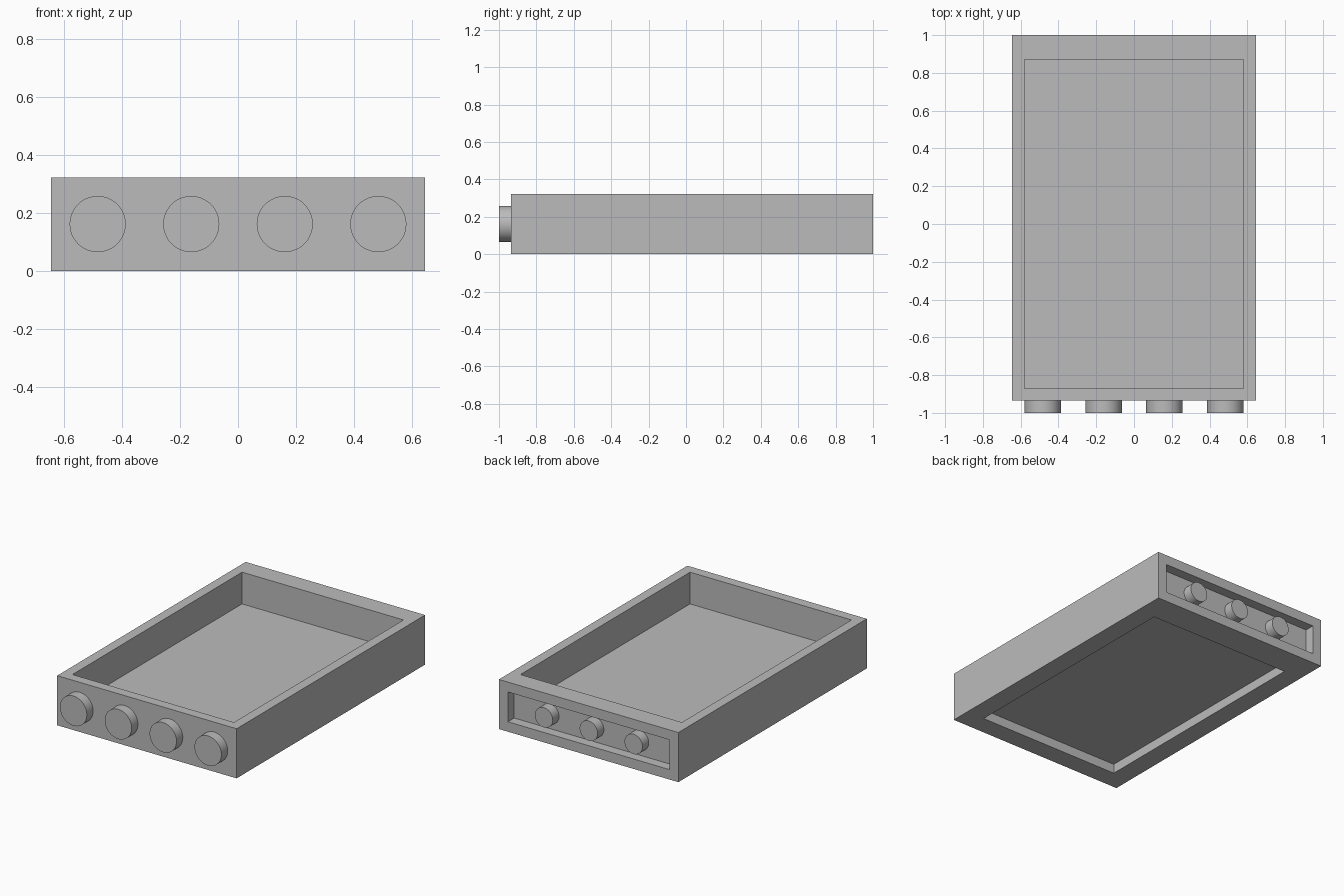
import bpy
import math

if "Cube" in bpy.data.objects:
    bpy.data.objects.remove(bpy.data.objects["Cube"], do_unlink=True)

U = 2 / 31          # one module: the tray is 20 x 30 x 5 modules
MID_Y = U / 2       # the knobs in front push the tray back half a module

grey = bpy.data.materials.new("light_grey")
grey.use_nodes = True
grey.diffuse_color = (0.5, 0.5, 0.5, 1)
grey.node_tree.nodes["Principled BSDF"].inputs["Base Color"].default_value = (0.5, 0.5, 0.5, 1)


def box(name, x, y, z):
    """Box from (min, max) ranges in modules, y measured from the tray centre."""
    centre = [sum(r) / 2 * U for r in (x, y, z)]
    centre[1] += MID_Y
    bpy.ops.mesh.primitive_cube_add(size=1, location=centre)
    ob = bpy.context.object
    ob.name = name
    ob.scale = [(r[1] - r[0]) * U for r in (x, y, z)]
    bpy.ops.object.transform_apply(location=False, rotation=False, scale=True)
    ob.data.materials.append(grey)
    return ob


def knob(name, x, y, radius):
    """Round peg along y, two modules long and half sunk into its wall."""
    bpy.ops.mesh.primitive_cylinder_add(
        vertices=48, radius=radius * U, depth=2 * U,
        location=(x * U, y * U + MID_Y, 2.5 * U), rotation=(math.pi / 2, 0, 0))
    ob = bpy.context.object
    ob.name = name
    ob.data.materials.append(grey)
    bpy.ops.object.shade_smooth_by_angle(angle=math.radians(40))


# Tray body with the top well, underside recess and back slot cut out
body = box("tray_body", (-10, 10), (-15, 15), (0, 5))
cutters = [
    box("top_well_cutter", (-9, 9), (-14, 13), (1.8, 6)),
    box("underside_cutter", (-8, 8), (-13, 12), (-1, 0.95)),
    box("back_slot_cutter", (-9, 9), (14, 16), (1, 4)),
]
bpy.context.view_layer.objects.active = body
for cutter in cutters:
    mod = body.modifiers.new(cutter.name, "BOOLEAN")
    mod.operation = "DIFFERENCE"
    mod.solver = "EXACT"
    mod.object = cutter
    bpy.ops.object.modifier_apply(modifier=mod.name)
    bpy.data.objects.remove(cutter, do_unlink=True)

# Thin cover plate in the underside recess
box("underside_cover", (-7.5, 7.5), (-2.5, 11.5), (0.9, 1.0))

# Four large pegs in front, three small pegs in the back slot
for i in range(4):
    knob(f"front_peg_{i + 1}", -7.5 + 5 * i, -15, 1.5)
for i in range(3):
    knob(f"back_peg_{i + 1}", -5 + 5 * i, 14, 1)
